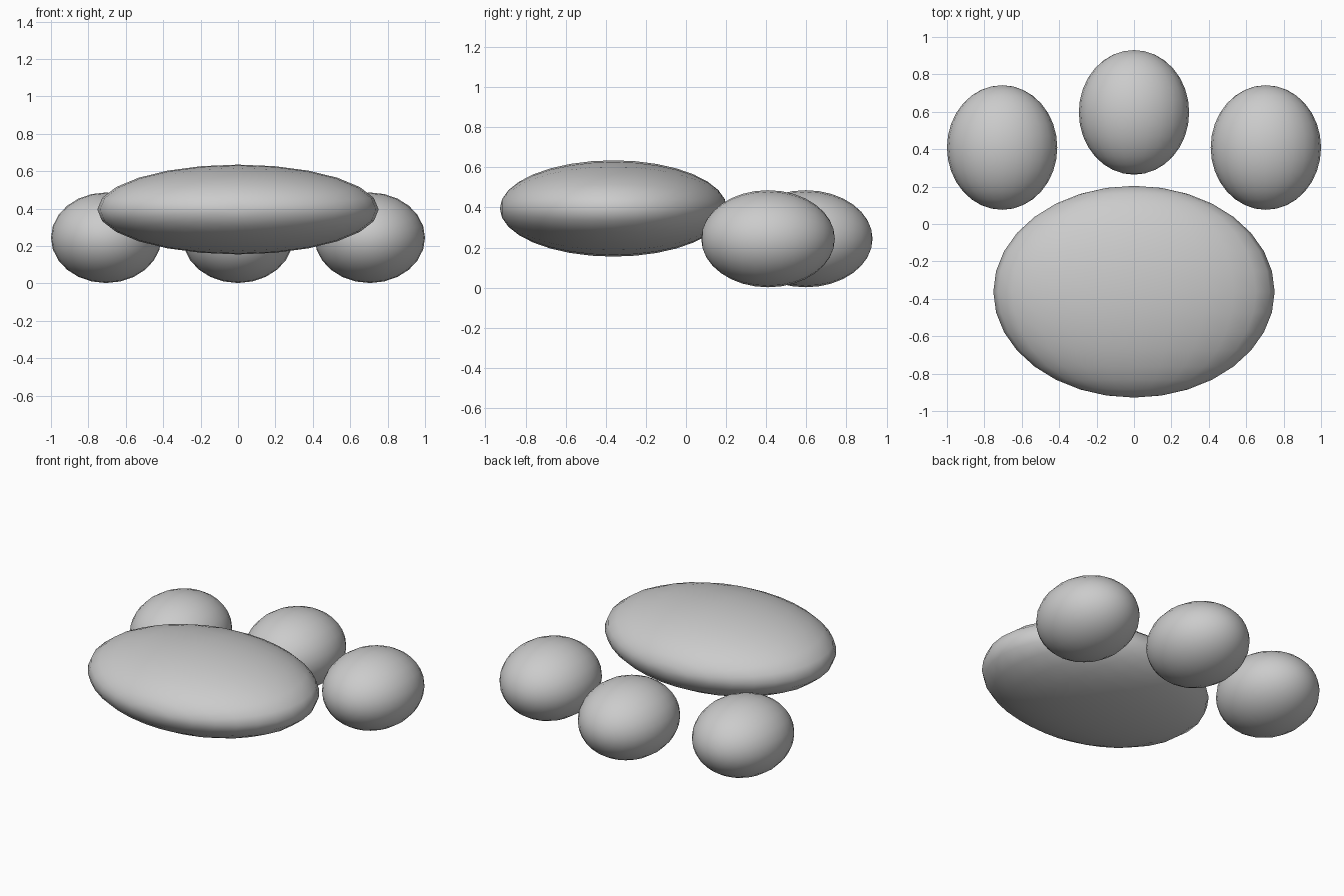
import bpy
import math

cube = bpy.data.objects.get("Cube")
if cube:
    bpy.data.objects.remove(cube, do_unlink=True)

# Single plain grey
grey = bpy.data.materials.new("plain_grey")
grey.use_nodes = True
colour = (0.6, 0.6, 0.6, 1)
grey.diffuse_color = colour
grey.node_tree.nodes["Principled BSDF"].inputs["Base Color"].default_value = colour


def ellipsoid(name, centre, radii):
    """Smooth ellipsoid whose poles point along y."""
    bpy.ops.mesh.primitive_uv_sphere_add(segments=24, ring_count=16, radius=1)
    ob = bpy.context.object
    ob.name = name
    ob.rotation_euler.x = math.pi / 2
    bpy.ops.object.transform_apply(location=False, rotation=True, scale=False)
    ob.location = centre
    ob.scale = radii
    bpy.ops.object.transform_apply(location=False, rotation=False, scale=True)
    bpy.ops.object.shade_smooth()
    ob.data.materials.append(grey)
    return ob


# Wide flattened pad
ellipsoid("main_pad", (0, -0.362, 0.395), (0.752, 0.566, 0.24))

# Three toe pads
toe_size = (0.295, 0.333, 0.242)
ellipsoid("middle_toe_pad", (0, 0.597, 0.244), toe_size)
for side, x in (("left", 0.705), ("right", -0.705)):
    ellipsoid(side + "_toe_pad", (x, 0.409, 0.244), toe_size)
